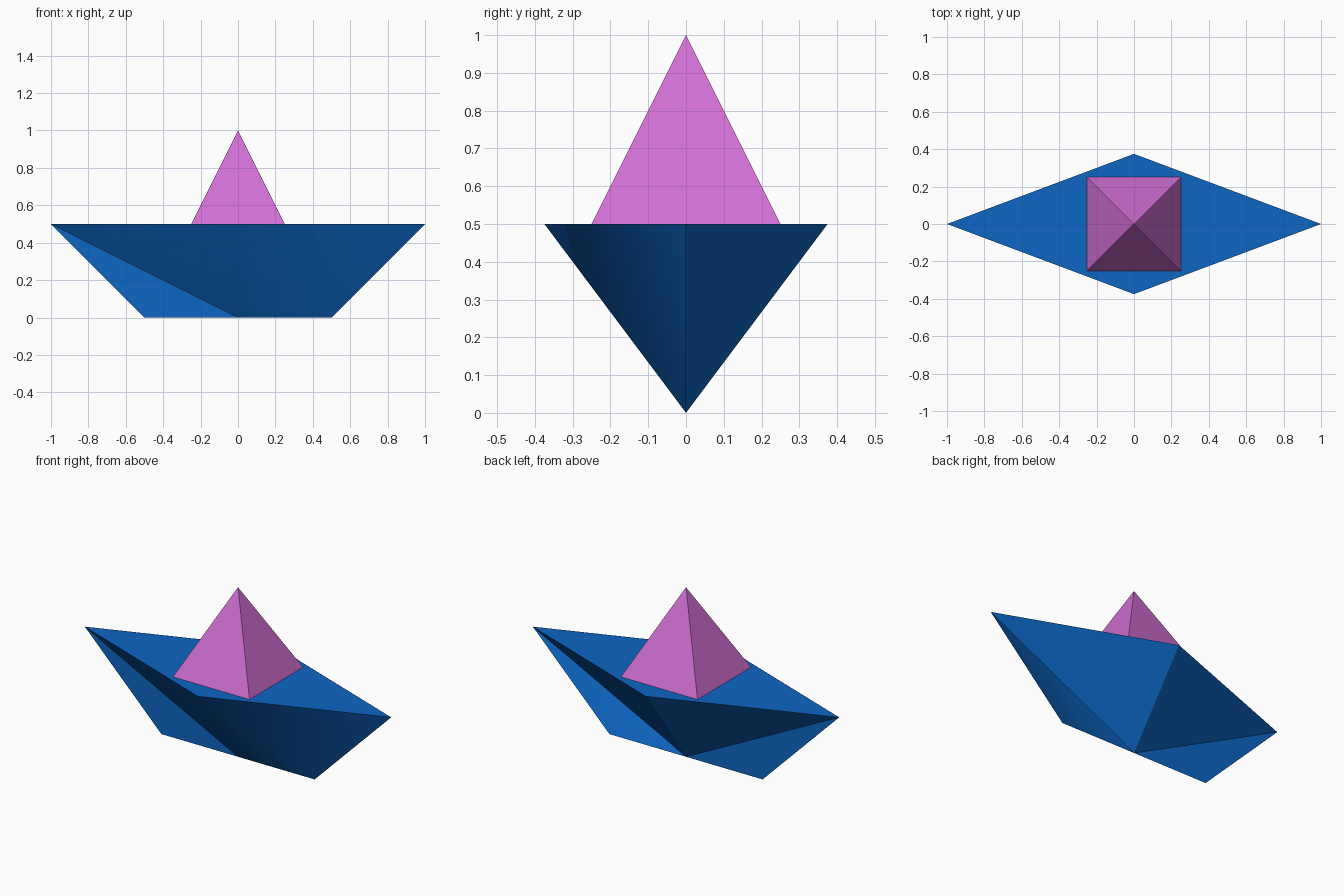
import bpy, bmesh, math

cube = bpy.data.objects.get("Cube")
if cube:
    bpy.data.objects.remove(cube, do_unlink=True)


def make_material(name, rgb):
    mat = bpy.data.materials.new(name)
    mat.use_nodes = True
    mat.diffuse_color = (*rgb, 1)
    mat.node_tree.nodes["Principled BSDF"].inputs["Base Color"].default_value = (*rgb, 1)
    return mat


def add_object(name, bm, mat):
    mesh = bpy.data.meshes.new(name)
    bm.to_mesh(mesh)
    bm.free()
    mesh.materials.append(mat)
    obj = bpy.data.objects.new(name, mesh)
    bpy.context.collection.objects.link(obj)
    return obj


blue = make_material("hull blue", (0.004, 0.133, 0.55))
pink = make_material("sail pink", (0.64, 0.16, 0.65))

# Hull: diamond deck over a straight keel line
LENGTH, BEAM, DECK, KEEL = 1.0, 0.375, 0.5, 0.5
points = {
    "bow": (LENGTH, 0, DECK), "stern": (-LENGTH, 0, DECK),
    "front": (0, -BEAM, DECK), "back": (0, BEAM, DECK),
    "mid": (0, 0, 0), "keel_bow": (KEEL, 0, 0), "keel_stern": (-KEEL, 0, 0),
}
panels = [
    ("stern", "front", "bow", "back"),   # deck
    ("front", "stern", "mid"),           # front side, stern half
    ("front", "mid", "keel_bow"),        # front side, bow half
    ("front", "keel_bow", "bow"),
    ("back", "bow", "mid"),              # back side
    ("back", "mid", "stern"),
    ("stern", "keel_stern", "mid"),      # flat stern fin
]
bm = bmesh.new()
verts = {name: bm.verts.new(co) for name, co in points.items()}
for panel in panels:
    bm.faces.new([verts[name] for name in panel])
hull = add_object("hull", bm, blue)

# Soften only the shallow folds of the hull
bpy.ops.object.select_all(action='DESELECT')
hull.select_set(True)
bpy.context.view_layer.objects.active = hull
bpy.ops.object.shade_smooth_by_angle(angle=math.radians(30))

# Sail: square pyramid standing on the deck
bm = bmesh.new()
bmesh.ops.create_cone(bm, segments=4, radius1=0.25 * math.sqrt(2), radius2=0,
                      depth=0.5, cap_ends=False)
bmesh.ops.remove_doubles(bm, verts=bm.verts[:], dist=0.0001)
# Square the base to the axes if its corners lie on them
if any(abs(v.co.x) < 0.01 and v.co.z < 0 for v in bm.verts):
    for v in bm.verts:
        x, y = v.co.x, v.co.y
        v.co.x, v.co.y = (x - y) * math.sqrt(0.5), (x + y) * math.sqrt(0.5)
bmesh.ops.translate(bm, verts=bm.verts[:], vec=(0, 0, DECK + 0.25))
bmesh.ops.recalc_face_normals(bm, faces=bm.faces[:])
add_object("sail", bm, pink)
